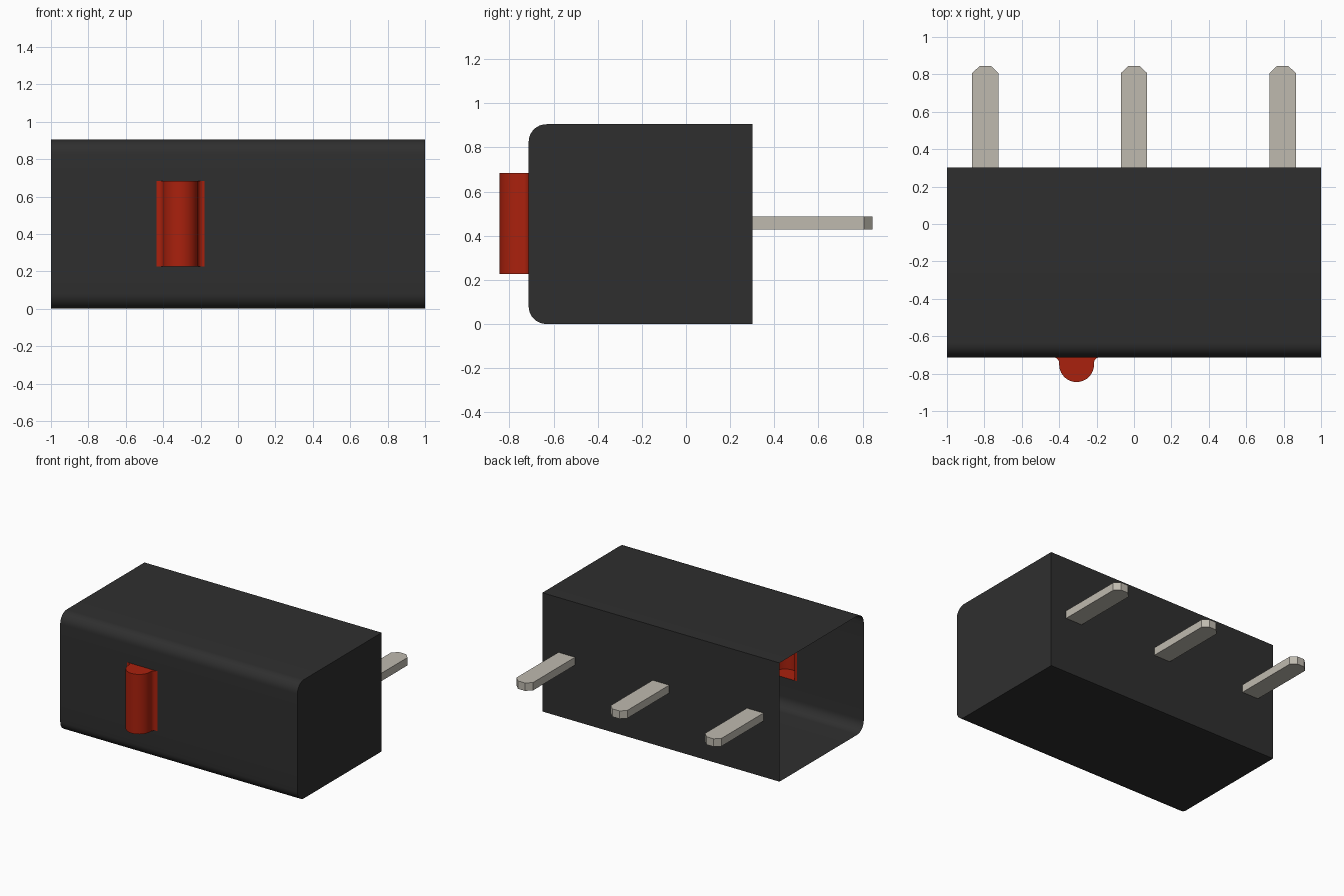
import bpy, bmesh, math

cube = bpy.data.objects.get("Cube")
if cube:
    bpy.data.objects.remove(cube, do_unlink=True)


def material(name, rgb):
    m = bpy.data.materials.new(name)
    m.use_nodes = True
    m.diffuse_color = (*rgb, 1)
    m.node_tree.nodes["Principled BSDF"].inputs["Base Color"].default_value = (*rgb, 1)
    return m


BLACK = material("black plastic", (0.028, 0.028, 0.028))
RED = material("red plastic", (0.40, 0.015, 0.004))
METAL = material("pale metal", (0.52, 0.49, 0.43))


def arc(cx, cy, r, a0, a1, n):
    """Points on an arc, angles in degrees."""
    steps = [math.radians(a0 + (a1 - a0) * i / n) for i in range(n + 1)]
    return [(cx + r * math.cos(a), cy + r * math.sin(a)) for a in steps]


def finish(name, bm, mat, smooth=False):
    bmesh.ops.remove_doubles(bm, verts=bm.verts, dist=1e-5)
    bmesh.ops.recalc_face_normals(bm, faces=bm.faces)
    me = bpy.data.meshes.new(name)
    bm.to_mesh(me)
    bm.free()
    me.materials.append(mat)
    ob = bpy.data.objects.new(name, me)
    bpy.context.collection.objects.link(ob)
    if smooth:
        bpy.ops.object.select_all(action='DESELECT')
        ob.select_set(True)
        bpy.context.view_layer.objects.active = ob
        bpy.ops.object.shade_smooth_by_angle(angle=math.radians(35))
    return ob


def prism(name, outline, z0, z1, mat, skip=(), smooth=False):
    """Extrude an xy outline between two heights; skip lists open sides."""
    bm = bmesh.new()
    low = [bm.verts.new((x, y, z0)) for x, y in outline]
    high = [bm.verts.new((x, y, z1)) for x, y in outline]
    bm.faces.new(low[::-1])
    bm.faces.new(high)
    n = len(outline)
    for i in range(n):
        if i not in skip:
            j = (i + 1) % n
            bm.faces.new((low[i], low[j], high[j], high[i]))
    return finish(name, bm, mat, smooth)


FRONT, BACK, TOP, R = -0.713, 0.302, 0.905, 0.08
SX0, SX1, SZ0, SZ1 = -0.435, -0.179, 0.227, 0.683   # slider opening

# Housing: thin shell, open at the -x end, with a slot in the front wall
profile = [(BACK, 0)]
profile += arc(FRONT + R, R, R, 270, 180, 8)
slot = len(profile)
profile += [(FRONT, SZ0), (FRONT, SZ1)]
profile += arc(FRONT + R, TOP - R, R, 180, 90, 8)
profile += [(BACK, TOP)]

bm = bmesh.new()
rings = [[bm.verts.new((x, y, z)) for y, z in profile] for x in (-1, SX0, SX1, 1)]
count = len(profile)
for k in range(3):
    a, b = rings[k], rings[k + 1]
    for i in range(count):
        if k == 1 and i == slot:
            continue
        j = (i + 1) % count
        bm.faces.new((a[i], a[j], b[j], b[i]))
bm.faces.new(rings[-1])
finish("housing", bm, BLACK, smooth=True)

# Slider: rounded bar with flared feet, hollow at the back
mid, half, fillet = (SX0 + SX1) / 2, 0.093, 0.03
foot = FRONT - fillet
cy = -0.845 + half
outline = [(SX0, FRONT)]
outline += arc(mid - half - fillet, foot, fillet, 90, 0, 6)
outline += arc(mid, cy, half, 180, 360, 20)
outline += arc(mid + half + fillet, foot, fillet, 180, 90, 6)
outline += [(SX1, FRONT)]
prism("slider", outline, SZ0, SZ1, RED, skip=(len(outline) - 1,), smooth=True)

# Three flat pins with chamfered tips
for label, x in (("right", -0.795), ("middle", 0.0), ("left", 0.795)):
    w, t, y0, y1, y2 = 0.07, 0.03, BACK, 0.807, 0.845
    pin = [(x - w, y0), (x + w, y0), (x + w, y1), (x + t, y2), (x - t, y2), (x - w, y1)]
    prism(label + "_pin", pin, 0.427, 0.487, METAL)
